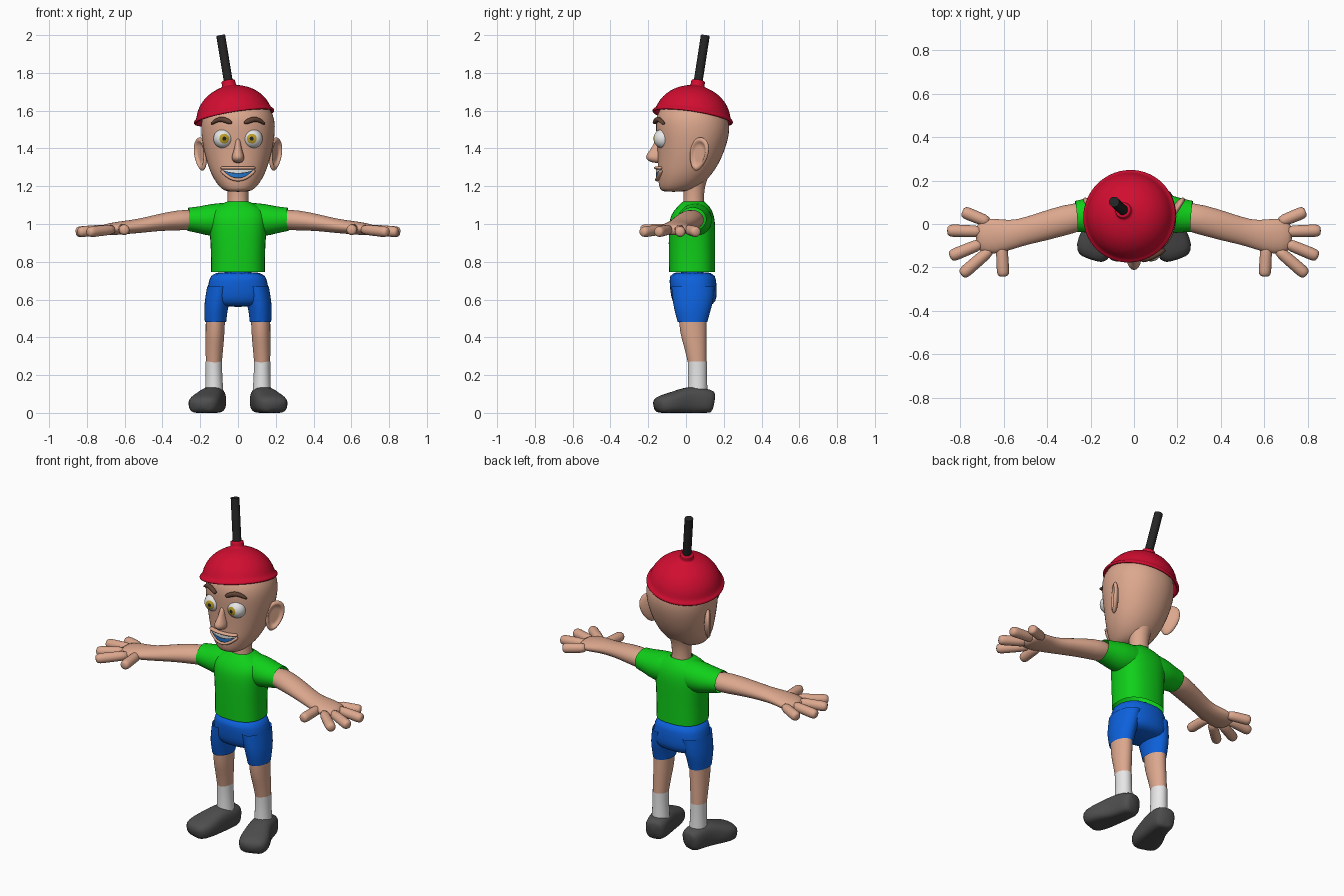
import bpy, bmesh, math
from mathutils import Vector, Matrix

cube = bpy.data.objects.get("Cube")
if cube:
    bpy.data.objects.remove(cube, do_unlink=True)


def material(name, *rgb):
    m = bpy.data.materials.new(name)
    m.use_nodes = True
    m.diffuse_color = (*rgb, 1)
    m.node_tree.nodes["Principled BSDF"].inputs["Base Color"].default_value = (*rgb, 1)
    return m


SKIN = material("skin", .72, .39, .27)
GREEN = material("shirt green", .005, .63, .01)
BLUE = material("shorts blue", .004, .12, .72)
RED = material("cap red", .64, .004, .03)
BLACK = material("rubber black", .018, .018, .018)
GREY = material("shoe grey", .075, .075, .075)
WHITE = material("white", .8, .8, .8)
IRIS = material("iris yellow", .5, .34, .02)
BROWN = material("brow brown", .12, .055, .035)
TONGUE = material("mouth blue", .02, .2, .65)


def finish(name, bm, mats, mirror=False, subsurf=1):
    bmesh.ops.recalc_face_normals(bm, faces=bm.faces)
    me = bpy.data.meshes.new(name)
    bm.to_mesh(me)
    bm.free()
    for m in mats:
        me.materials.append(m)
    for p in me.polygons:
        p.use_smooth = True
    me.set_sharp_from_angle(angle=math.radians(50 if not subsurf else 100))
    ob = bpy.data.objects.new(name, me)
    bpy.context.collection.objects.link(ob)
    if mirror:
        mod = ob.modifiers.new("mirror", 'MIRROR')
        mod.use_mirror_merge = False
    if subsurf:
        ob.modifiers.new("smooth", 'SUBSURF').levels = subsurf
        ob.modifiers["smooth"].render_levels = subsurf
    return ob


def skin_rings(name, rings, mat, n=16, e=2.0, cap=True, floor=None, **kw):
    """Bridge superellipse rings given as (centre, half axis, half axis)."""
    bm = bmesh.new()
    rows = []
    for c, u, v in rings:
        row = []
        for i in range(n):
            a = math.tau * (i + .5) / n
            ca, sa = (math.copysign(abs(t) ** (2 / e), t) for t in (math.cos(a), math.sin(a)))
            p = c + u * ca + v * sa
            if floor is not None:
                p.z = max(p.z, floor)
            row.append(bm.verts.new(p))
        rows.append(row)
    for r, s in zip(rows, rows[1:]):
        for i in range(n):
            j = (i + 1) % n
            bm.faces.new((r[i], r[j], s[j], s[i]))
    if cap:
        bm.faces.new(rows[0])
        bm.faces.new(rows[-1])
    return finish(name, bm, [mat], **kw)


def stack(name, rows, mat, **kw):
    """Horizontal rings: (z, centre x, half width, front y, back y)."""
    return skin_rings(name, [(Vector((x, (f + b) / 2, z)), Vector((w, 0, 0)),
                              Vector((0, (b - f) / 2, 0))) for z, x, w, f, b in rows], mat, **kw)


def limb(name, path, mat, **kw):
    """Rings across a path: (x, y, z, half width, half height)."""
    pts = [Vector(p[:3]) for p in path]
    rings = []
    for i, p in enumerate(path):
        t = pts[min(i + 1, len(pts) - 1)] - pts[max(i - 1, 0)]
        side = t.cross(Vector((0, 0, 1))).normalized()
        rings.append((pts[i], side * p[3], side.cross(t).normalized() * p[4]))
    return skin_rings(name, rings, mat, **kw)


# Shirt
stack("shirt_body", [(.745, 0, .146, -.092, .157), (.85, 0, .145, -.094, .157),
                     (.95, 0, .152, -.094, .157), (1.0, 0, .157, -.092, .157),
                     (1.05, 0, .158, -.082, .15), (1.09, 0, .13, -.05, .13),
                     (1.118, 0, .06, -.018, .1)], GREEN, e=2.5, cap=False)
limb("sleeve", [(.05, .05, 1.025, .09, .09), (.14, .047, 1.02, .095, .09),
                (.2, .04, 1.022, .083, .073), (.265, .035, 1.025, .073, .063)],
     GREEN, cap=False, mirror=True)

# Shorts
stack("shorts_hips", [(.752, 0, .145, -.09, .156), (.7, 0, .156, -.09, .162),
                      (.64, 0, .17, -.086, .167), (.59, 0, .165, -.075, .162),
                      (.56, 0, .12, -.05, .13)], BLUE, e=2.4)
stack("shorts_leg", [(.67, .095, .07, -.08, .155), (.58, .113, .067, -.072, .145),
                     (.53, .118, .062, -.06, .128), (.48, .119, .058, -.046, .115)],
      BLUE, cap=False, mirror=True)

# Legs, socks and shoes
stack("leg", [(.54, .119, .053, -.042, .11), (.42, .121, .051, -.035, .11),
              (.35, .125, .048, -.01, .11), (.26, .128, .043, .01, .11)],
      SKIN, cap=False, mirror=True)
stack("sock", [(.272, .128, .045, .008, .113), (.2, .127, .044, .012, .112),
               (.11, .126, .05, .008, .115)], WHITE, cap=False, mirror=True)
limb("shoe", [(.115, .148, .055, .045, .055), (.12, .125, .06, .063, .064),
              (.13, .06, .067, .067, .074), (.145, 0, .064, .07, .074),
              (.165, -.06, .053, .085, .06), (.185, -.12, .045, .088, .052),
              (.2, -.165, .033, .062, .038)], GREY, e=2.8, floor=0, mirror=True)

# Arms and hands
limb("arm", [(.2, .045, 1.025, .068, .058), (.32, .018, 1.02, .07, .055),
             (.42, -.012, 1.008, .068, .045), (.53, -.042, .988, .061, .038),
             (.6, -.055, .982, .077, .036), (.68, -.056, .972, .088, .034),
             (.73, -.056, .965, .06, .026)], SKIN, mirror=True)
fingers = {"little_finger": (.66, .005, .79, .058), "ring_finger": (.69, -.035, .86, -.03),
           "middle_finger": (.69, -.085, .848, -.15), "index_finger": (.65, -.11, .795, -.235),
           "thumb": (.61, -.08, .601, -.243)}
for name, (x0, y0, x1, y1) in fingers.items():
    z0, z1 = (.975, .968) if name == "thumb" else (.972, .957)
    path = []
    for t, r in ((0, .03), (.45, .029), (.8, .031), (.93, .029), (1, .018)):
        path.append((x0 + (x1 - x0) * t, y0 + (y1 - y0) * t, z0 + (z1 - z0) * t, r, r))
    limb(name, path, SKIN, n=10, mirror=True)

# Neck and head
stack("neck", [(1.07, 0, .06, -.02, .1), (1.13, 0, .055, -.012, .095),
               (1.2, 0, .056, -.015, .1), (1.25, 0, .07, -.02, .12)], SKIN, cap=False)
HEAD = [(1.17, 0, .06, -.125, -.01), (1.185, 0, .088, -.14, .05), (1.22, 0, .118, -.147, .1),
        (1.27, 0, .146, -.151, .143), (1.32, 0, .163, -.151, .175), (1.38, 0, .18, -.152, .202),
        (1.45, 0, .194, -.157, .226), (1.52, 0, .199, -.162, .234), (1.58, 0, .19, -.157, .217),
        (1.64, 0, .15, -.12, .17), (1.68, 0, .08, -.05, .12)]
stack("head", HEAD, SKIN, n=24, e=2.15)


def face_y(x, z):
    """Depth of the front of the head at x, z."""
    lo, hi = next(p for p in zip(HEAD, HEAD[1:]) if p[0][0] <= z <= p[1][0])
    t = (z - lo[0]) / (hi[0] - lo[0])
    w, f, b = (lo[k] + (hi[k] - lo[k]) * t for k in (2, 3, 4))
    return (f + b) / 2 - (b - f) / 2 * (1 - (abs(x) / w) ** 2.15) ** (1 / 2.15)


# Nose
stack("nose", [(1.46, 0, .014, -.16, -.11), (1.41, 0, .018, -.178, -.11),
               (1.38, 0, .026, -.202, -.11), (1.355, 0, .036, -.218, -.11),
               (1.336, 0, .032, -.207, -.11), (1.322, 0, .016, -.175, -.11)], SKIN, n=12)

# Brows
limb("eyebrow", [(x, face_y(x, z) - .008, z, .014, r) for x, z, r in
                 ((.03, 1.532, .009), (.055, 1.545, .016), (.085, 1.557, .016),
                  (.115, 1.55, .013), (.145, 1.525, .006))], BROWN, n=8, mirror=True)

# Lips
xs = [.09 * k / 6 for k in range(-6, 7)]
limb("upper_lip", [(x, face_y(x, 1.297) - .005, 1.297, .016, .009) for x in xs], SKIN, n=8)
limb("lower_lip", [(x, face_y(x, z) - .004, z, .013, .01) for x, z in
                   ((x, 1.234 + .052 * (x / .09) ** 2) for x in xs)], SKIN, n=8)

# Mouth plate: rows for the gap, tongue, gap and upper teeth
bm = bmesh.new()
levels = (0, .15, .52, .6, 1)
grid = []
for x in xs:
    low, top = 1.238 + .044 * (x / .09) ** 2, 1.292
    zs = [low + (top - low) * t for t in levels]
    grid.append([bm.verts.new((x, face_y(x, z) - .008, z)) for z in zs])
for a, b in zip(grid, grid[1:]):
    for k, slot in enumerate((0, 1, 0, 2)):
        bm.faces.new((a[k], b[k], b[k + 1], a[k + 1])).material_index = slot
finish("mouth", bm, [BLACK, TONGUE, WHITE], subsurf=0)

# Eyes, coloured by angle from the gaze
bm = bmesh.new()
bmesh.ops.create_uvsphere(bm, u_segments=24, v_segments=30, radius=.052)
for f in bm.faces:
    angle = math.degrees(f.calc_center_median().angle(Vector((0, 0, 1))))
    f.material_index = 2 if angle < 12 else 1 if angle < 30 else 0
bm.transform(Matrix.Translation((.078, -.12, 1.452)) @ Matrix.Rotation(math.radians(-6), 4, 'Z')
             @ Matrix.Rotation(math.radians(90), 4, 'X'))
finish("eye", bm, [WHITE, IRIS, BLACK], mirror=True, subsurf=0)

# Ears: flattened balls with a hollow on the outer side
bm = bmesh.new()
bmesh.ops.create_uvsphere(bm, u_segments=20, v_segments=14, radius=1)
for v in bm.verts:
    x, y, z = v.co.z, v.co.x, v.co.y
    if x > 0 and math.hypot(y, z) < .65:
        x = -.1
    v.co = (x * .022, y * .056 * (1 + .22 * z), z * .092)
bm.transform(Matrix.Translation((.197, .068, 1.37)) @ Matrix.Rotation(math.radians(-32), 4, 'Z')
             @ Matrix.Rotation(math.radians(-14), 4, 'X'))
finish("ear", bm, [SKIN], mirror=True)

# Tilted rubber cup with its handle
tilt = Matrix.Translation((-.02, .035, 1.565)) @ \
    Vector((0, 0, 1)).rotation_difference(Vector((-.165, .155, 1))).to_matrix().to_4x4()
cup = [(.13, .12), (.06, .178), (.005, .194), (-.006, .21), (0, .218), (.012, .217),
       (.018, .202), (.05, .194), (.085, .175), (.12, .143), (.145, .105), (.162, .06),
       (.167, .04), (.172, .037), (.196, .037), (.2, .034), (.2, .02)]
stack("cup_hat", [(h, 0, r, -r, r) for h, r in cup], RED, n=28, cap=False).matrix_world = tilt
stack("cup_handle", [(h, 0, .024, -.024, .024) for h in (.18, .443)], BLACK,
      n=16, subsurf=0).matrix_world = tilt
